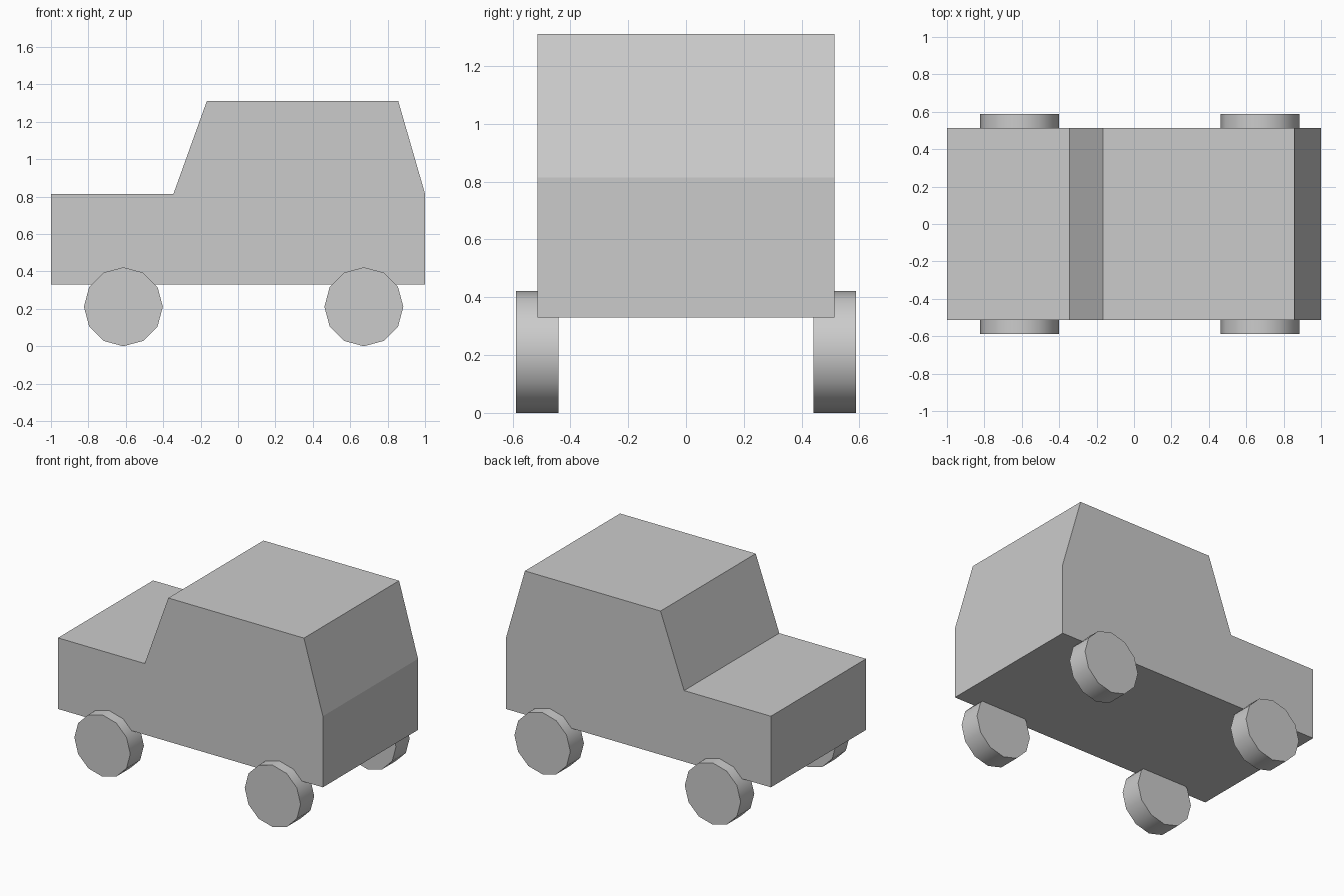
import bpy, bmesh, math
from mathutils import Matrix

if "Cube" in bpy.data.objects:
    bpy.data.objects.remove(bpy.data.objects["Cube"], do_unlink=True)

# Single flat paint
grey = bpy.data.materials.new("plain_grey")
grey.use_nodes = True
colour = (0.6, 0.6, 0.6, 1)
grey.diffuse_color = colour
grey.node_tree.nodes["Principled BSDF"].inputs["Base Color"].default_value = colour


def add_object(name, bm):
    bmesh.ops.recalc_face_normals(bm, faces=bm.faces)
    mesh = bpy.data.meshes.new(name)
    bm.to_mesh(mesh)
    bm.free()
    mesh.materials.append(grey)
    obj = bpy.data.objects.new(name, mesh)
    bpy.context.collection.objects.link(obj)
    return obj


# Body: side profile extruded across the width
half_width = 0.513
profile = [(-1, 0.33), (1, 0.33), (1, 0.815), (0.857, 1.31),
           (-0.167, 1.31), (-0.345, 0.815), (-1, 0.815)]
bm = bmesh.new()
side = bm.faces.new([bm.verts.new((x, -half_width, z)) for x, z in profile])
extruded = bmesh.ops.extrude_face_region(bm, geom=[side], use_keep_orig=True)
moved = [v for v in extruded["geom"] if isinstance(v, bmesh.types.BMVert)]
bmesh.ops.translate(bm, verts=moved, vec=(0, 2 * half_width, 0))
add_object("body", bm)


# Wheels: twelve-sided discs with a corner pointing down
def add_wheel(name, x, y, radius=0.211, width=0.147):
    bm = bmesh.new()
    bmesh.ops.create_cone(bm, cap_ends=True, segments=12, radius1=radius,
                          radius2=radius, depth=width,
                          matrix=Matrix.Rotation(math.pi / 2, 4, "X"))
    wheel = add_object(name, bm)
    wheel.location = (x, y, radius)
    bpy.ops.object.select_all(action="DESELECT")
    wheel.select_set(True)
    bpy.context.view_layer.objects.active = wheel
    bpy.ops.object.shade_smooth_by_angle(angle=math.radians(40))


for end, x in (("bonnet", -0.613), ("tail", 0.673)):
    for flank, sign in (("near", -1), ("far", 1)):
        add_wheel(f"{end}_{flank}_wheel", x, sign * 0.514)
